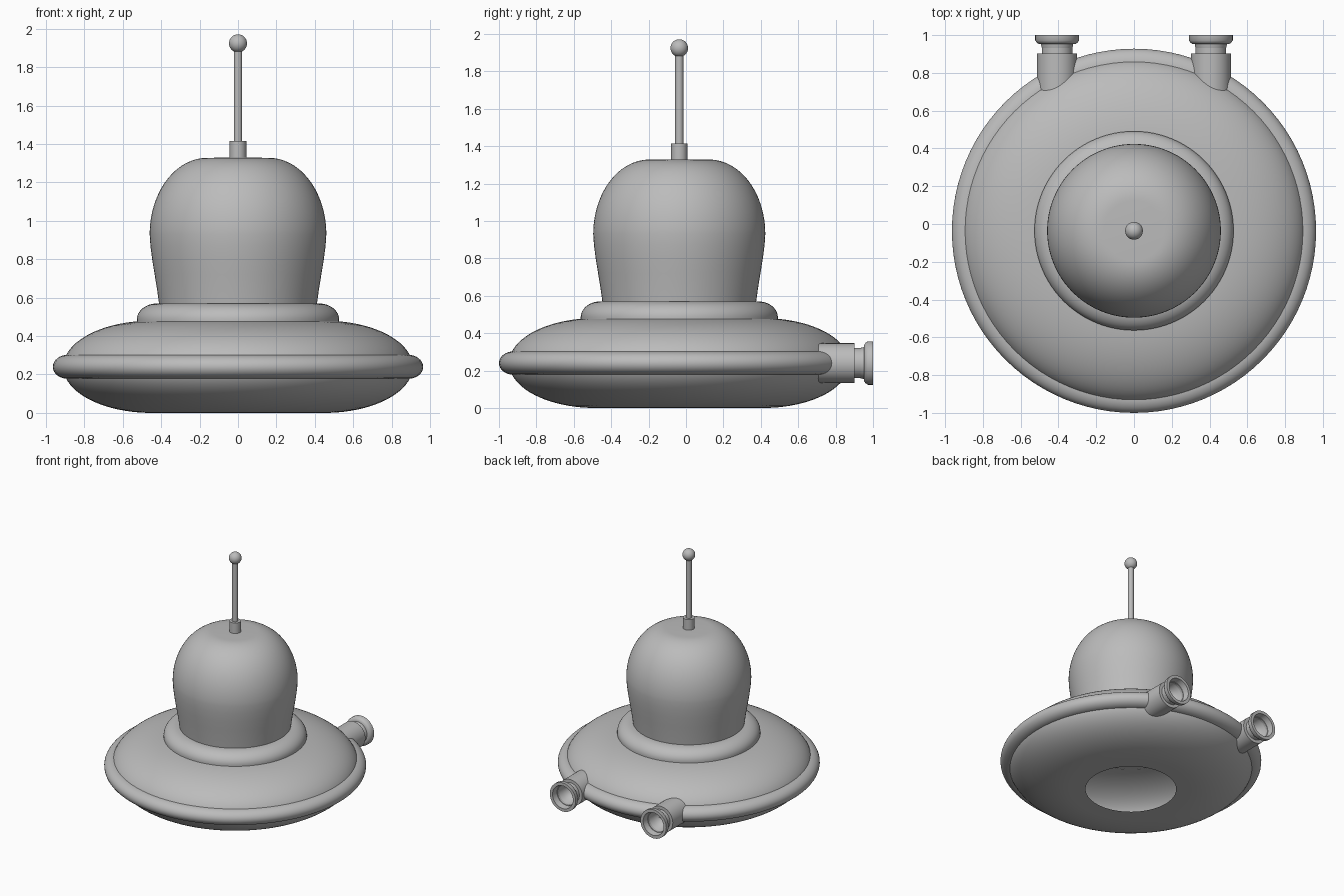
import bpy, bmesh, math
from mathutils import Matrix, Vector

if "Cube" in bpy.data.objects:
    bpy.data.objects.remove(bpy.data.objects["Cube"])

CY = -0.036  # saucer axis in y

grey = bpy.data.materials.new("plain_grey")
grey.diffuse_color = (0.5, 0.5, 0.5, 1)
grey.use_nodes = True
grey.node_tree.nodes["Principled BSDF"].inputs["Base Color"].default_value = grey.diffuse_color


def arc(cr, cz, a, b, t0, t1, n):
    """Elliptical arc of (radius, height) points, angles in degrees."""
    pts = []
    for i in range(n + 1):
        t = math.radians(t0 + (t1 - t0) * i / n)
        pts.append((cr + a * math.cos(t), cz + b * math.sin(t)))
    return pts


def lathe(name, profile, matrix, seg=96):
    """Spin a (radius, height) profile about z, then place it."""
    bm = bmesh.new()
    rings = []
    for r, z in profile:
        if r < 1e-5:
            rings.append([bm.verts.new((0, 0, z))])
        else:
            rings.append([bm.verts.new((r * math.cos(2 * math.pi * i / seg),
                                        r * math.sin(2 * math.pi * i / seg), z))
                          for i in range(seg)])
    for a, b in zip(rings, rings[1:]):
        for i in range(seg):
            j = (i + 1) % seg
            if len(a) == 1:
                bm.faces.new((a[0], b[j], b[i]))
            elif len(b) == 1:
                bm.faces.new((a[i], a[j], b[0]))
            else:
                bm.faces.new((a[i], a[j], b[j], b[i]))
    bm.transform(matrix)
    me = bpy.data.meshes.new(name)
    bm.to_mesh(me)
    bm.free()
    me.materials.append(grey)
    ob = bpy.data.objects.new(name, me)
    bpy.context.collection.objects.link(ob)
    bpy.ops.object.select_all(action='DESELECT')
    ob.select_set(True)
    bpy.context.view_layer.objects.active = ob
    bpy.ops.object.shade_smooth_by_angle(angle=math.radians(35))
    return ob


axis = Matrix.Translation((0, CY, 0))

# Hollow saucer with a round opening underneath
lathe("saucer_body", [(0.335, 0.0)] + arc(0.45, 0.24, 0.46, 0.24, -90, 90, 40) + [(0, 0.48)], axis)

# Rounded band around the widest part
lathe("saucer_rim", arc(0.888, 0.24, 0.076, 0.062, -90, 90, 16), axis)

# Collar under the dome
lathe("dome_collar", [(0.527, 0.475)] + arc(0.42, 0.485, 0.107, 0.085, 0, 90, 12) + [(0.38, 0.57)], axis)

# Dome, slightly narrower at its foot
lathe("dome", [(0.41, 0.56), (0.421, 0.64), (0.434, 0.72), (0.447, 0.80), (0.456, 0.87)]
      + arc(0.16, 0.93, 0.30, 0.398, 0, 90, 24) + [(0, 1.33)], axis)

# Antenna
lathe("antenna_socket", [(0.043, 1.32), (0.043, 1.415), (0, 1.415)], axis, 48)
lathe("antenna_rod", [(0.022, 1.40), (0.022, 1.90)], axis, 32)
lathe("antenna_ball", [(0, 1.877)] + arc(0, 1.924, 0.047, 0.047, -85, 85, 20) + [(0, 1.971)], axis, 48)

# Two hollow exhaust nozzles pointing backwards
nozzle = [(0, 0.68), (0.106, 0.68), (0.106, 0.902), (0.081, 0.902), (0.081, 0.952),
          (0.096, 0.952), (0.108, 0.960), (0.116, 0.972), (0.116, 1.0), (0.092, 1.0),
          (0.085, 0.95), (0.074, 0.90), (0.055, 0.86), (0.03, 0.84), (0, 0.835)]
for side, x in (("left", -0.407), ("right", 0.407)):
    place = Matrix.Translation((x, 0, 0.24)) @ Matrix.Rotation(math.radians(-90), 4, 'X')
    lathe(side + "_nozzle", nozzle, place, 48)
